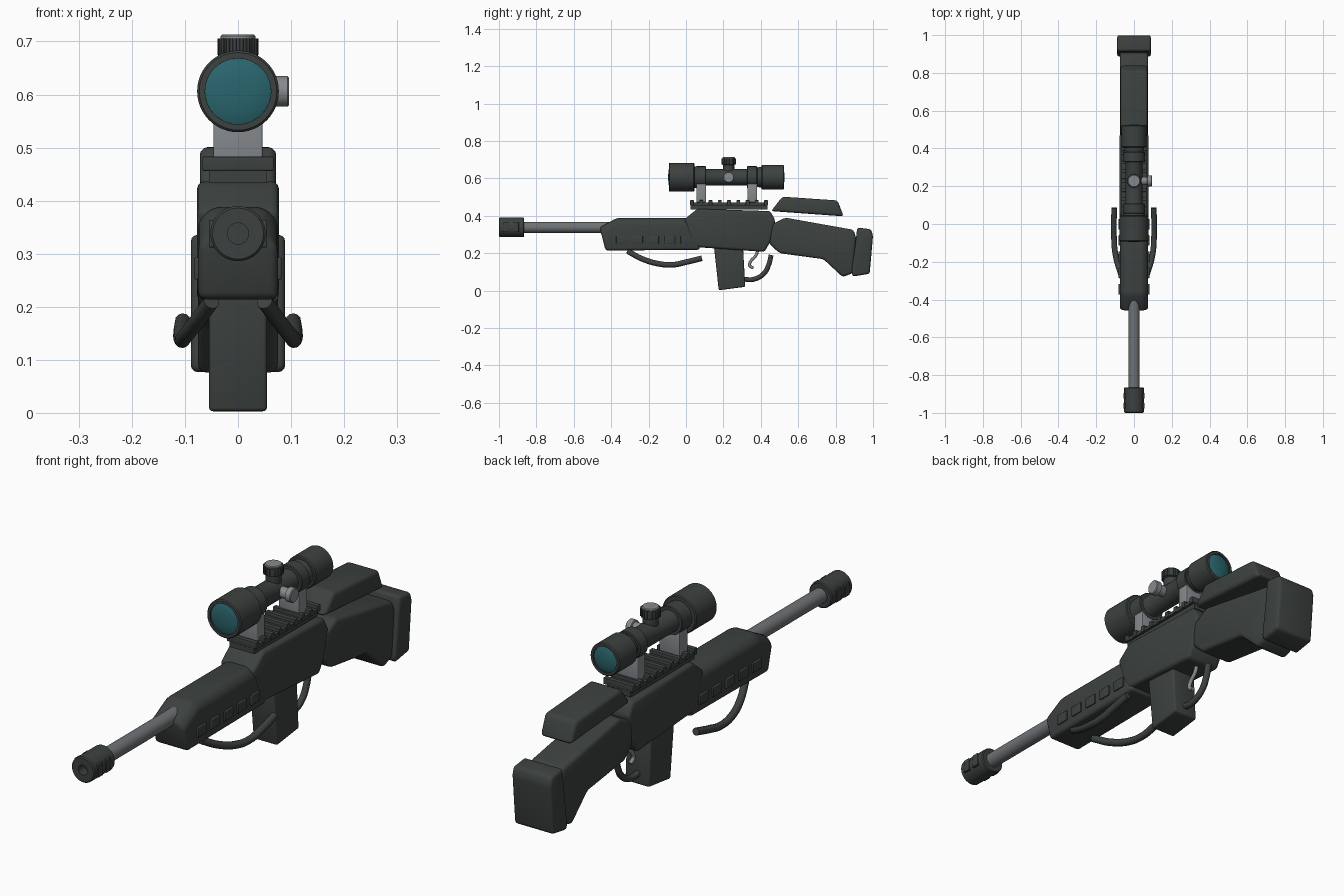
import bpy, bmesh, math
from mathutils import Matrix, Vector

if "Cube" in bpy.data.objects:
    bpy.data.objects.remove(bpy.data.objects["Cube"])


def mat(name, c):
    m = bpy.data.materials.new(name)
    m.diffuse_color = (*c, 1)
    m.use_nodes = True
    m.node_tree.nodes["Principled BSDF"].inputs["Base Color"].default_value = m.diffuse_color
    return m


DARK = mat("dark_polymer", (0.045, 0.053, 0.051))
STEEL = mat("barrel_steel", (0.16, 0.17, 0.18))
GREY = mat("light_grey_metal", (0.24, 0.255, 0.27))
TEAL = mat("teal_glass", (0.023, 0.13, 0.155))


def finish(bm, name, m, angle=35):
    bmesh.ops.recalc_face_normals(bm, faces=bm.faces)
    me = bpy.data.meshes.new(name)
    bm.to_mesh(me)
    bm.free()
    ob = bpy.data.objects.new(name, me)
    bpy.context.collection.objects.link(ob)
    me.materials.append(m)
    bpy.ops.object.select_all(action='DESELECT')
    ob.select_set(True)
    bpy.context.view_layer.objects.active = ob
    bpy.ops.object.shade_smooth_by_angle(angle=math.radians(angle))
    return ob


def prism(name, prof, w, bevel, m=DARK, chamfer=None):
    """Side profile (y, z) extruded to +-w in x, optionally chamfered above a height, then rounded."""
    bm = bmesh.new()
    f = bm.faces.new([bm.verts.new((-w, y, z)) for y, z in prof])
    g = bmesh.ops.extrude_face_region(bm, geom=[f])["geom"]
    bmesh.ops.translate(bm, vec=(2 * w, 0, 0), verts=[v for v in g if isinstance(v, bmesh.types.BMVert)])
    bmesh.ops.recalc_face_normals(bm, faces=bm.faces)
    if chamfer:
        z0, size = chamfer
        ed = [e for e in bm.edges if abs(e.verts[0].co.x - e.verts[1].co.x) < 1e-6
              and min(v.co.z for v in e.verts) > z0]
        bmesh.ops.bevel(bm, geom=ed, offset=size, segments=1, affect='EDGES', clamp_overlap=True)
    if bevel:
        ed = [e for e in bm.edges if len(e.link_faces) == 2 and e.calc_face_angle(0) > 0.3]
        bmesh.ops.bevel(bm, geom=ed, offset=bevel, segments=3, profile=0.5, affect='EDGES', clamp_overlap=True)
    return finish(bm, name, m)


def box(name, c, s, bevel=0.0, m=DARK):
    y, z, hy, hz = c[1], c[2], s[1] / 2, s[2] / 2
    ob = prism(name, [(y - hy, z - hz), (y + hy, z - hz), (y + hy, z + hz), (y - hy, z + hz)], s[0] / 2, bevel, m)
    ob.data.transform(Matrix.Translation((c[0], 0, 0)))
    return ob


def lathe(name, prof, loc, axis='Y', m=DARK, n=40):
    """Profile (radius, distance along axis) spun round the axis."""
    bm = bmesh.new()
    vs = [bm.verts.new((r, 0, t)) for r, t in prof]
    es = [bm.edges.new(p) for p in zip(vs, vs[1:])]
    bmesh.ops.spin(bm, geom=vs + es, cent=(0, 0, 0), axis=(0, 0, 1), angle=2 * math.pi, steps=n)
    bmesh.ops.remove_doubles(bm, verts=bm.verts, dist=1e-5)
    d = Vector({'X': (1, 0, 0), 'Y': (0, 1, 0), 'Z': (0, 0, 1)}[axis])
    bm.transform(Matrix.Translation(loc) @ d.to_track_quat('Z', 'Y').to_matrix().to_4x4())
    return finish(bm, name, m)


def tube(name, pts, r, m=DARK):
    cu = bpy.data.curves.new(name, 'CURVE')
    cu.dimensions = '3D'
    cu.bevel_depth, cu.bevel_resolution, cu.use_fill_caps = r, 4, True
    cu.resolution_u = 8
    sp = cu.splines.new('BEZIER')
    sp.bezier_points.add(len(pts) - 1)
    for b, p in zip(sp.bezier_points, pts):
        b.co = p
        b.handle_left_type = b.handle_right_type = 'AUTO'
    ob = bpy.data.objects.new(name, cu)
    bpy.context.collection.objects.link(ob)
    cu.materials.append(m)
    bpy.ops.object.select_all(action='DESELECT')
    ob.select_set(True)
    bpy.context.view_layer.objects.active = ob
    bpy.ops.object.convert(target='MESH')
    bpy.ops.object.shade_smooth_by_angle(angle=math.radians(40))


# Body: fore stock, receiver, rear stock, butt pad, cheek rest, magazine
prism("fore_stock", [(-0.462, 0.338), (-0.37, 0.388), (0.06, 0.388), (0.075, 0.218), (-0.43, 0.214)],
      0.075, 0.014, chamfer=(0.33, 0.026))
prism("receiver", [(-0.01, 0.38), (0.06, 0.437), (0.45, 0.425), (0.478, 0.375), (0.45, 0.26),
                   (0.42, 0.207), (0.06, 0.232), (0.03, 0.26)], 0.077, 0.014)
prism("rear_stock", [(0.45, 0.35), (0.53, 0.39), (0.895, 0.325), (0.91, 0.285), (0.895, 0.095),
                     (0.838, 0.072), (0.735, 0.168), (0.50, 0.2), (0.445, 0.25)], 0.075, 0.015)
prism("butt_pad", [(0.915, 0.337), (0.99, 0.328), (1.0, 0.295), (0.982, 0.09), (0.89, 0.075),
                   (0.885, 0.1), (0.908, 0.27)], 0.089, 0.013)
prism("cheek_rest", [(0.455, 0.425), (0.515, 0.502), (0.81, 0.482), (0.843, 0.397)], 0.072, 0.015)
prism("magazine", [(0.15, 0.23), (0.305, 0.23), (0.317, 0.02), (0.175, 0.002)], 0.055, 0.008)

# Raised pads along the fore stock
for i in range(5):
    for s in (-1, 1):
        box("side_pad", (s * 0.076, -0.345 + 0.086 * i, 0.272), (0.012, 0.056, 0.042), 0.003)

# Barrel and muzzle
Z = 0.338
lathe("barrel", [(0, -0.45), (0.03, -0.45), (0.03, 0.07), (0, 0.07)], (0, -0.43, Z), m=STEEL)
lathe("muzzle", [(0, 0.04), (0.02, 0.04), (0.02, 0), (0.048, 0), (0.052, 0.004), (0.052, 0.131),
                 (0.048, 0.135), (0, 0.135)], (0, -1, Z))
for y in (-0.962, -0.91):
    for s in (-1, 1):
        box("muzzle_port", (s * 0.049, y, Z), (0.011, 0.032, 0.052), 0.002)

# Rail with teeth
box("rail_base", (0, 0.23, 0.447), (0.11, 0.41, 0.026))
box("rail_top", (0, 0.23, 0.463), (0.13, 0.41, 0.014))
for i in range(9):
    box("rail_tooth", (0, 0.032 + 0.0495 * i, 0.47), (0.134, 0.02, 0.026), 0.002)

# Scope body, lenses, mounts
S = 0.606
lathe("scope_body", [(0, -0.08), (0.062, -0.08), (0.062, -0.092), (0.073, -0.092), (0.077, -0.088), (0.077, 0.041),
                     (0.073, 0.045), (0.058, 0.045), (0.058, 0.055), (0.044, 0.075), (0.044, 0.37),
                     (0.054, 0.39), (0.054, 0.405), (0.062, 0.405), (0.066, 0.409), (0.066, 0.52),
                     (0.062, 0.524), (0.052, 0.524), (0.052, 0.512), (0, 0.512)], (0, 0, S), n=48)
lathe("front_lens", [(0.062, -0.086), (0.05, -0.091), (0.03, -0.094), (0, -0.096)], (0, 0, S), m=TEAL)
lathe("rear_lens", [(0.052, 0.518), (0.04, 0.523), (0.02, 0.526), (0, 0.527)], (0, 0, S), m=TEAL)
for y in (0.081, 0.354):
    box("scope_mount", (0, y, 0.522), (0.092, 0.052, 0.1), 0.003, GREY)
    lathe("scope_ring", [(0.04, -0.027), (0.056, -0.027), (0.059, -0.024), (0.059, 0.024),
                         (0.056, 0.027), (0.04, 0.027)], (0, y, S))

# Adjusters: knurled top knob with cap, plain side knob
T = 0.228
lathe("top_knob", [(0, 0.03), (0.03, 0.03), (0.03, 0.066), (0.036, 0.068), (0.036, 0.1), (0, 0.1)], (0, T, S), 'Z')
for i in range(18):
    a = i * math.tau / 18
    rib = box("knob_rib", (0, 0, 0), (0.008, 0.007, 0.032), 0.001)
    rib.data.transform(Matrix.Translation((0, T, S + 0.084)) @ Matrix.Rotation(a, 4, 'Z')
                       @ Matrix.Translation((0.035, 0, 0)))
lathe("top_knob_cap", [(0, 0.09), (0.033, 0.09), (0.033, 0.104), (0.03, 0.107), (0, 0.107)], (0, T, S), 'Z', GREY)
lathe("side_knob", [(0, 0.02), (0.022, 0.02), (0.022, 0.07), (0.029, 0.072), (0.029, 0.093),
                    (0.026, 0.096), (0, 0.096)], (0, T, S), 'X', GREY)

# Trigger, guard and the folded support legs
tube("trigger_guard", [(0, 0.30, 0.062), (0, 0.36, 0.06), (0, 0.415, 0.09), (0, 0.443, 0.14), (0, 0.455, 0.19)], 0.013)
tube("trigger", [(0, 0.385, 0.225), (0, 0.375, 0.19), (0, 0.345, 0.155), (0, 0.34, 0.135), (0, 0.36, 0.12)], 0.008, GREY)
for s in (-1, 1):
    tube("support_leg", [(s * 0.05, -0.31, 0.21), (s * 0.078, -0.24, 0.172), (s * 0.1, -0.15, 0.144),
                         (s * 0.106, -0.07, 0.138), (s * 0.107, 0.0, 0.152), (s * 0.104, 0.085, 0.173)], 0.015)
